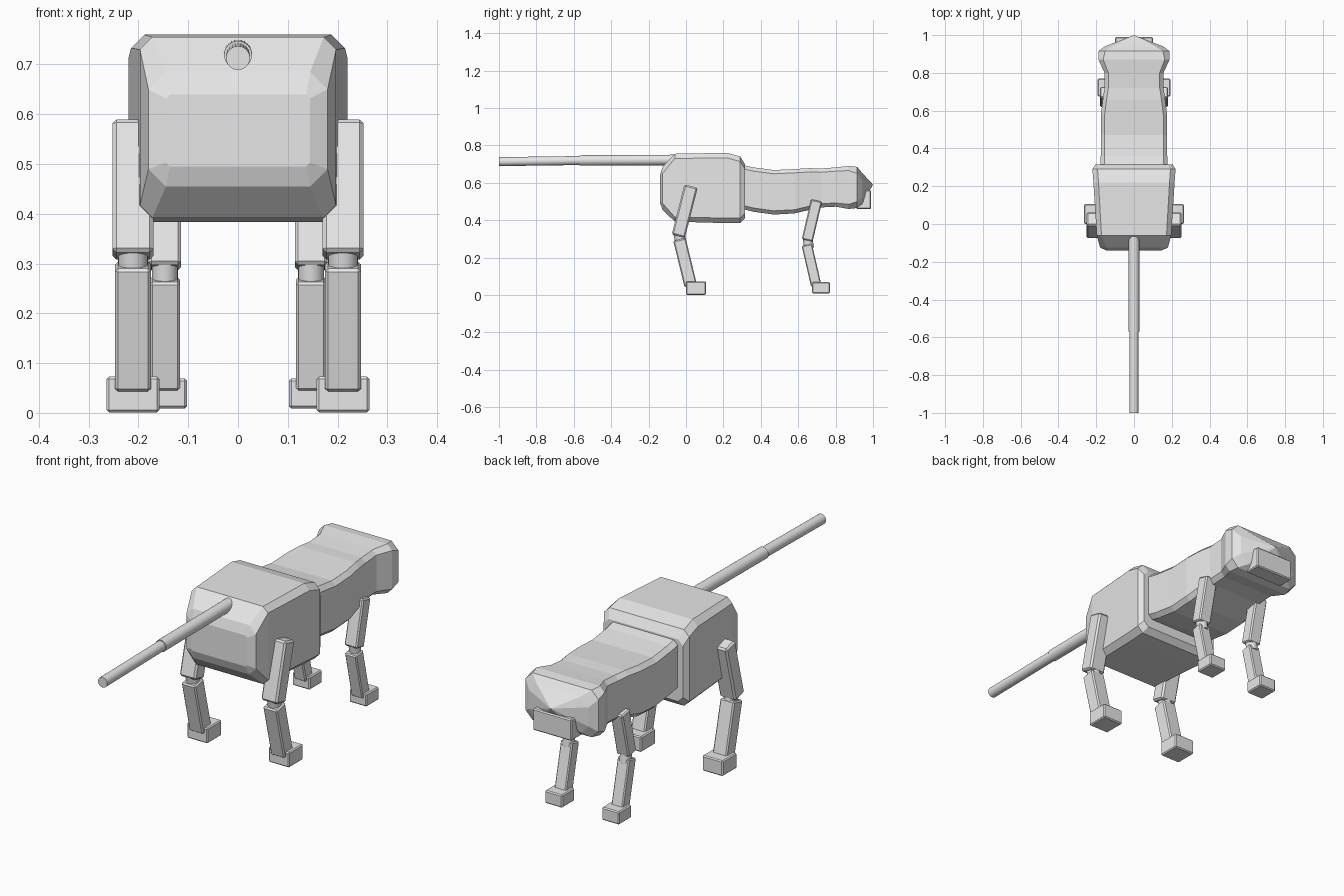
import bpy, bmesh, math
from mathutils import Vector

if "Cube" in bpy.data.objects:
    bpy.data.objects.remove(bpy.data.objects["Cube"])

grey = bpy.data.materials.new("plain grey")
grey.diffuse_color = (0.8, 0.8, 0.8, 1)
grey.use_nodes = True
grey.node_tree.nodes["Principled BSDF"].inputs["Base Color"].default_value = grey.diffuse_color


def finish(name, bm, bevel=0.0):
    bmesh.ops.recalc_face_normals(bm, faces=bm.faces)
    me = bpy.data.meshes.new(name)
    bm.to_mesh(me)
    bm.free()
    me.materials.append(grey)
    ob = bpy.data.objects.new(name, me)
    bpy.context.collection.objects.link(ob)
    if bevel:
        m = ob.modifiers.new("bevel", 'BEVEL')
        m.width, m.segments = bevel, 1
    return ob


def loft(name, rings, tip=None):
    """Skin chamfered rectangles: y, half width, bottom, top, chamfer."""
    bm = bmesh.new()
    loops = []
    for y, w, b, t, c in rings:
        pts = [(w - c, b), (w, b + c), (w, t - c), (w - c, t),
               (c - w, t), (-w, t - c), (-w, b + c), (c - w, b)]
        loops.append([bm.verts.new((x, y, z)) for x, z in pts])
    for a, b in zip(loops, loops[1:]):
        for i in range(8):
            j = (i + 1) % 8
            bm.faces.new((a[i], a[j], b[j], b[i]))
    bm.faces.new(loops[0])
    if tip:
        v = bm.verts.new(tip)
        for i in range(8):
            bm.faces.new((loops[-1][i], loops[-1][(i + 1) % 8], v))
    else:
        bm.faces.new(loops[-1])
    return finish(name, bm)


def box(name, centre, size, bevel=0.005, tilt=0.0):
    bm = bmesh.new()
    bmesh.ops.create_cube(bm, size=1)
    bmesh.ops.scale(bm, vec=size, verts=bm.verts)
    ob = finish(name, bm, bevel)
    ob.location = centre
    ob.rotation_euler.x = tilt
    return ob


def limb(name, x, top, bottom, width, depth, bevel):
    """Box running between two (y, z) points."""
    dy, dz = top[0] - bottom[0], top[1] - bottom[1]
    return box(name, (x, (top[0] + bottom[0]) / 2, (top[1] + bottom[1]) / 2),
               (width, depth, math.hypot(dy, dz)), bevel, -math.atan2(dy, dz))


def rod(name, a, b, r, sides=24):
    a, b = Vector(a), Vector(b)
    bm = bmesh.new()
    bmesh.ops.create_cone(bm, cap_ends=True, segments=sides,
                          radius1=r, radius2=r, depth=(b - a).length)
    ob = finish(name, bm)
    ob.location = (a + b) / 2
    ob.rotation_euler = (b - a).to_track_quat('Z', 'Y').to_euler()
    for p in ob.data.polygons:
        p.use_smooth = len(p.vertices) == 4
    return ob


# Boxy hindquarters
loft("hindquarters", [
    (-0.14, 0.145, 0.495, 0.64, 0.008), (-0.125, 0.18, 0.455, 0.685, 0.035),
    (-0.06, 0.197, 0.392, 0.755, 0.025), (0.22, 0.215, 0.384, 0.76, 0.027),
    (0.29, 0.22, 0.384, 0.74, 0.027), (0.315, 0.205, 0.41, 0.70, 0.025)])

# Sagging torso that runs into the wedge-faced head
loft("torso_and_head", [
    (0.28, 0.178, 0.465, 0.70, 0.02), (0.36, 0.176, 0.445, 0.682, 0.02),
    (0.47, 0.175, 0.43, 0.668, 0.02), (0.58, 0.175, 0.436, 0.673, 0.02),
    (0.66, 0.165, 0.455, 0.678, 0.02), (0.72, 0.156, 0.468, 0.676, 0.02),
    (0.80, 0.156, 0.472, 0.682, 0.02), (0.87, 0.188, 0.46, 0.69, 0.025),
    (0.915, 0.188, 0.465, 0.685, 0.035), (0.94, 0.155, 0.485, 0.655, 0.04)],
    tip=(0, 1.0, 0.59))
box("muzzle", (0, 0.95, 0.51), (0.2, 0.08, 0.1))

# Two-stage tail
rod("tail_base", (0, -0.04, 0.722), (0, -0.57, 0.719), 0.028)
rod("tail_end", (0, -0.55, 0.719), (0, -1.0, 0.713), 0.024)

# Legs: thigh, knee, shin and foot on both sides
for side, s in (("right", 1), ("left", -1)):
    x = 0.211 * s
    limb("hind_thigh_" + side, x, (0.027, 0.582), (-0.041, 0.315), 0.083, 0.073, 0.008)
    rod("hind_knee_" + side, (x, -0.038, 0.335), (x, -0.028, 0.28), 0.03)
    limb("hind_shin_" + side, x, (-0.035, 0.297), (0.025, 0.05), 0.073, 0.068, 0.006)
    box("hind_foot_" + side, (x, 0.053, 0.037), (0.106, 0.106, 0.072))
    x = 0.147 * s
    limb("front_thigh_" + side, x, (0.698, 0.505), (0.648, 0.292), 0.065, 0.06, 0.006)
    rod("front_knee_" + side, (x, 0.65, 0.305), (x, 0.658, 0.25), 0.026)
    limb("front_shin_" + side, x, (0.646, 0.268), (0.696, 0.05), 0.06, 0.056, 0.005)
    box("front_foot_" + side, (x, 0.722, 0.039), (0.09, 0.094, 0.06))
